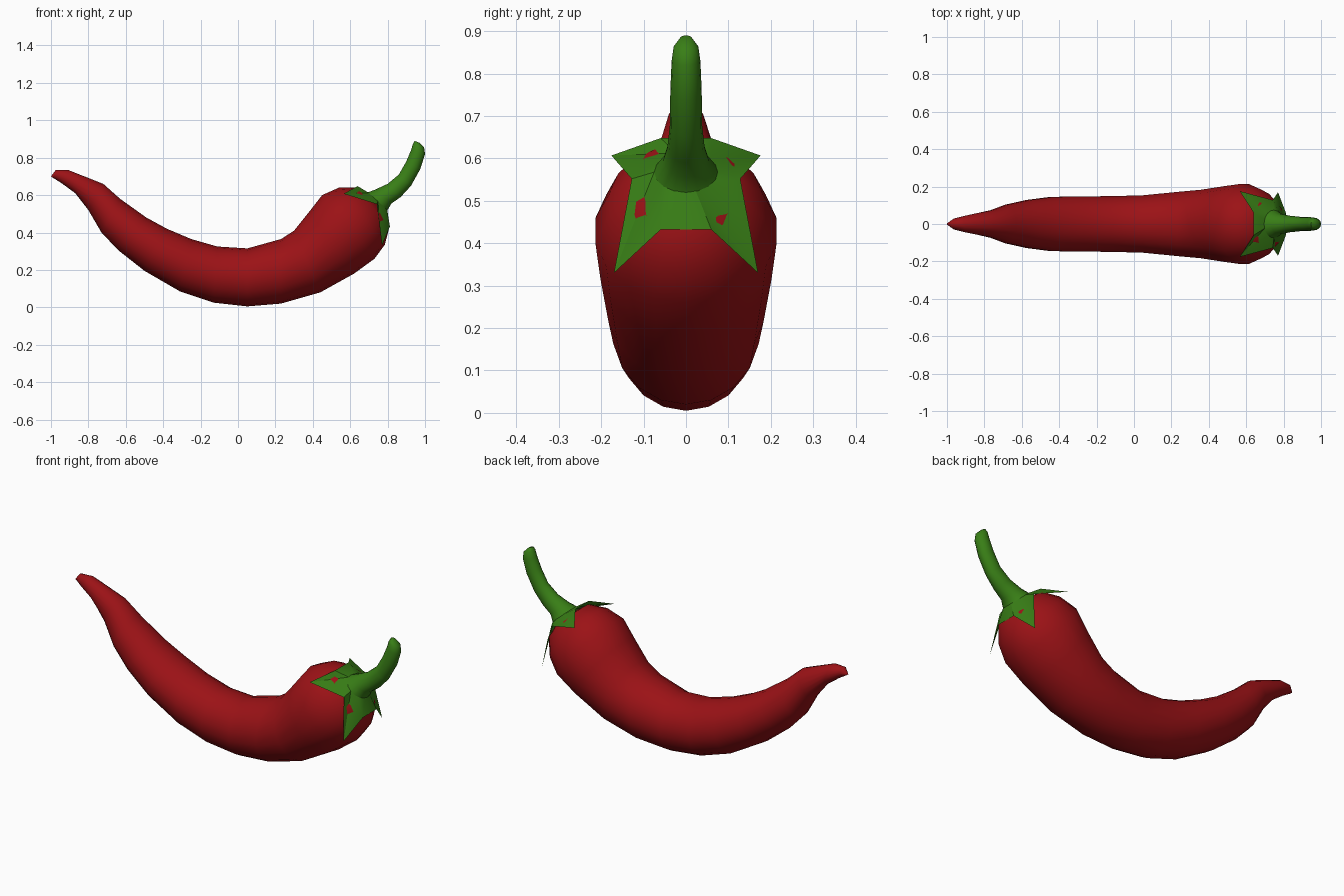
import bpy, bmesh, math
from mathutils import Vector

if "Cube" in bpy.data.objects:
    bpy.data.objects.remove(bpy.data.objects["Cube"])


def material(name, rgb):
    m = bpy.data.materials.new(name)
    m.diffuse_color = (*rgb, 1)
    m.use_nodes = True
    m.node_tree.nodes["Principled BSDF"].inputs["Base Color"].default_value = m.diffuse_color
    return m


def finish(name, bm, mat, angle):
    bmesh.ops.recalc_face_normals(bm, faces=bm.faces)
    me = bpy.data.meshes.new(name)
    bm.to_mesh(me)
    bm.free()
    ob = bpy.data.objects.new(name, me)
    bpy.context.collection.objects.link(ob)
    me.materials.append(mat)
    bpy.ops.object.select_all(action='DESELECT')
    ob.select_set(True)
    bpy.context.view_layer.objects.active = ob
    bpy.ops.object.shade_smooth_by_angle(angle=math.radians(angle))
    return ob


def loft(name, rings, sides, mat, caps=True):
    """Each ring: upper (x, z), lower (x, z), half width in y."""
    bm = bmesh.new()
    loops = []
    for ux, uz, lx, lz, w in rings:
        c = Vector(((ux + lx) / 2, 0, (uz + lz) / 2))
        up = Vector(((ux - lx) / 2, 0, (uz - lz) / 2))
        loops.append([bm.verts.new(c + up * math.cos(a) + Vector((0, w * math.sin(a), 0)))
                      for a in (math.tau * i / sides for i in range(sides))])
    for a, b in zip(loops, loops[1:]):
        for i in range(sides):
            j = (i + 1) % sides
            bm.faces.new((a[i], a[j], b[j], b[i]))
    if caps:
        bm.faces.new(loops[0])
        bm.faces.new(loops[-1])
    return finish(name, bm, mat, 60)


red = material("pepper_red", (0.33, 0.006, 0.008))
green = material("stem_green", (0.04, 0.21, 0.008))

# Curved fruit, from the hooked tip to the shoulder
loft("pepper_body", [
    (-1.00, 0.70, -0.985, 0.69, 0.007),
    (-0.975, 0.733, -0.945, 0.665, 0.03),
    (-0.91, 0.735, -0.87, 0.61, 0.047),
    (-0.72, 0.66, -0.80, 0.52, 0.075),
    (-0.63, 0.58, -0.73, 0.40, 0.105),
    (-0.49, 0.48, -0.64, 0.305, 0.130),
    (-0.38, 0.42, -0.50, 0.195, 0.147),
    (-0.25, 0.365, -0.31, 0.085, 0.150),
    (-0.11, 0.325, -0.13, 0.025, 0.151),
    (0.05, 0.315, 0.05, 0.005, 0.156),
    (0.23, 0.365, 0.23, 0.02, 0.174),
    (0.30, 0.41, 0.44, 0.08, 0.186),
    (0.38, 0.51, 0.62, 0.18, 0.205),
    (0.45, 0.60, 0.73, 0.26, 0.217),
    (0.54, 0.64, 0.785, 0.335, 0.185),
    (0.63, 0.642, 0.81, 0.43, 0.128),
    (0.70, 0.59, 0.77, 0.53, 0.06)], 18, red)

# Curved stem, flared at its base
loft("stem", [
    (0.695, 0.615, 0.80, 0.52, 0.075),
    (0.735, 0.63, 0.82, 0.555, 0.055),
    (0.80, 0.66, 0.87, 0.59, 0.044),
    (0.86, 0.71, 0.925, 0.65, 0.038),
    (0.90, 0.78, 0.975, 0.74, 0.037),
    (0.925, 0.84, 1.00, 0.82, 0.034),
    (0.935, 0.873, 0.995, 0.855, 0.029),
    (0.945, 0.89, 0.97, 0.88, 0.013)], 16, green)

# Four-pointed calyx: thin star leaves draped over the shoulder
half = [(0.64, 0.06, 0.648), (0.565, 0.176, 0.607), (0.742, 0.128, 0.552),
        (0.77, 0.17, 0.33), (0.812, 0.06, 0.432)]
outline = half + [(x, -y, z) for x, y, z in reversed(half)]
angles = [18, 50, 90, 130, 162]
angles += [360 - a for a in reversed(angles)]
bm = bmesh.new()
outer = [bm.verts.new(p) for p in outline]
inner = []
for d in angles:
    a = math.radians(d)
    inner.append(bm.verts.new((0.748 - 0.052 * math.cos(a), 0.075 * math.sin(a),
                               0.568 + 0.047 * math.cos(a))))
for i in range(10):
    j = (i + 1) % 10
    bm.faces.new((outer[i], outer[j], inner[j]))
    bm.faces.new((outer[i], inner[j], inner[i]))
finish("calyx", bm, green, 30)
